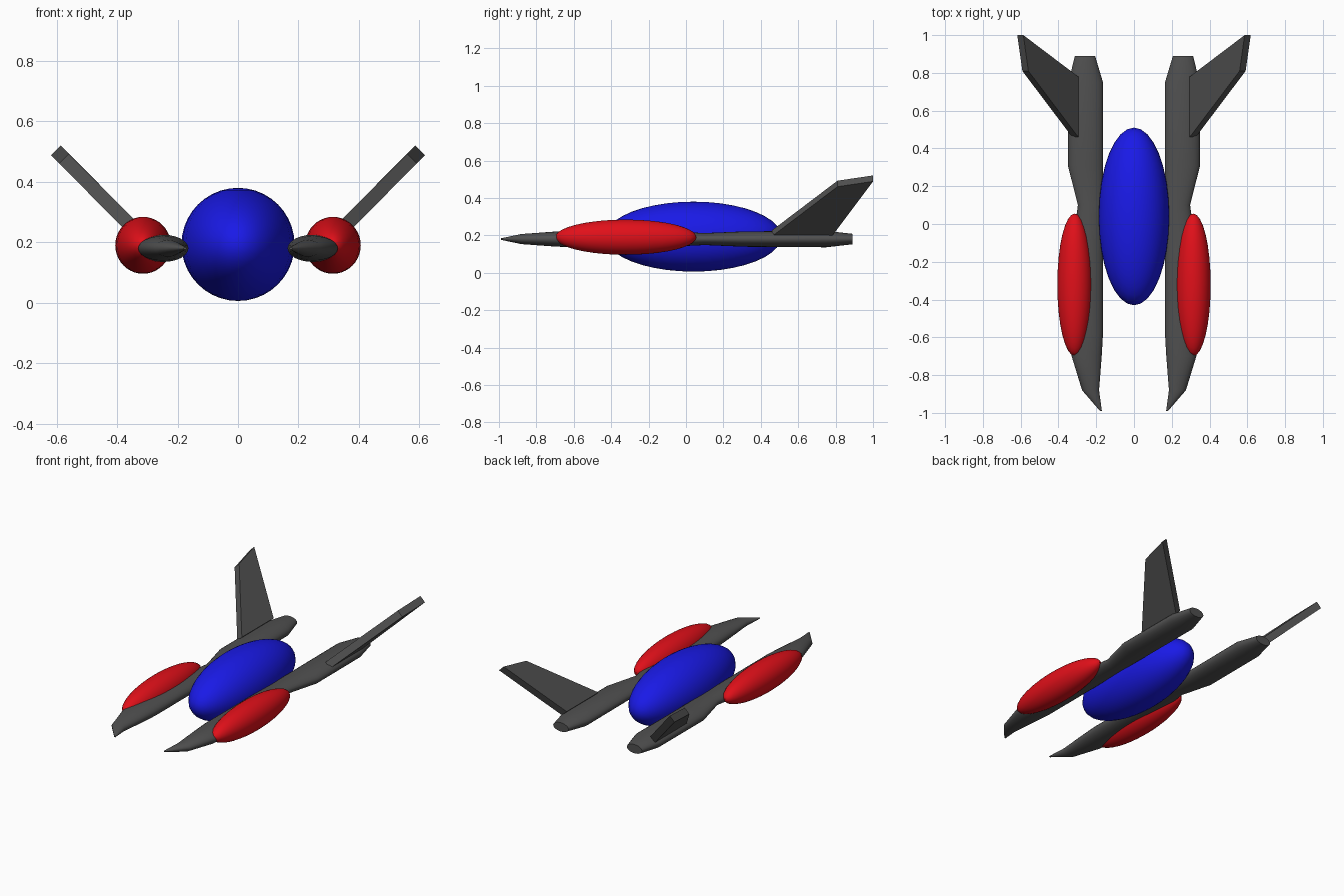
import bpy, bmesh
from math import cos, sin, tau

if "Cube" in bpy.data.objects:
    bpy.data.objects.remove(bpy.data.objects["Cube"])


def material(name, color):
    m = bpy.data.materials.new(name)
    m.diffuse_color = color
    m.use_nodes = True
    m.node_tree.nodes["Principled BSDF"].inputs["Base Color"].default_value = m.diffuse_color
    return m


blue = material("blue", (0.01, 0.01, 0.8, 1))
red = material("red", (0.75, 0.005, 0.01, 1))
grey = material("dark_grey", (0.08, 0.08, 0.08, 1))


def finish(name, bm, mat, smooth=None):
    bmesh.ops.recalc_face_normals(bm, faces=bm.faces)
    me = bpy.data.meshes.new(name)
    bm.to_mesh(me)
    bm.free()
    me.materials.append(mat)
    ob = bpy.data.objects.new(name, me)
    bpy.context.collection.objects.link(ob)
    if smooth:
        bpy.ops.object.select_all(action='DESELECT')
        ob.select_set(True)
        bpy.context.view_layer.objects.active = ob
        bpy.ops.object.shade_smooth_by_angle(angle=smooth)
    return ob


def ellipsoid(name, center, radii, mat):
    bm = bmesh.new()
    bmesh.ops.create_uvsphere(bm, u_segments=32, v_segments=20, radius=1)
    bmesh.ops.scale(bm, vec=radii, verts=bm.verts)
    bmesh.ops.translate(bm, vec=center, verts=bm.verts)
    finish(name, bm, mat, 0.6)


def loft(bm, rings):
    rings = [[bm.verts.new(p) for p in r] for r in rings]
    n = len(rings[0])
    for a, b in zip(rings, rings[1:]):
        for i in range(n):
            j = (i + 1) % n
            bm.faces.new((a[i], a[j], b[j], b[i]))
    bm.faces.new(rings[0])
    bm.faces.new(rings[-1])


# Hull stations: y, inner x, outer x, half height
STATIONS = [
    (-0.99, 0.170, 0.180, 0.004),
    (-0.88, 0.185, 0.275, 0.027),
    (-0.70, 0.171, 0.330, 0.040),
    (-0.58, 0.164, 0.332, 0.045),
    (-0.15, 0.164, 0.332, 0.044),
    (0.10, 0.164, 0.297, 0.032),
    (0.31, 0.164, 0.350, 0.041),
    (0.75, 0.164, 0.347, 0.044),
    (0.89, 0.206, 0.313, 0.028),
]

# Fin outline on its inner face: (x, y, z); outer face is offset by thickness
FIN = [(0.295, 0.46, 0.227), (0.295, 0.78, 0.227), (0.586, 1.0, 0.52), (0.559, 0.81, 0.492)]

ellipsoid("main_body", (0, 0.04, 0.193), (0.187, 0.47, 0.187), blue)

for side, s in (("right", 1), ("left", -1)):
    # Side pod
    ellipsoid(side + "_pod", (s * 0.314, -0.322, 0.19), (0.092, 0.377, 0.094), red)

    # Long hull boom
    bm = bmesh.new()
    loft(bm, [[(s * ((a + b) / 2 + (b - a) / 2 * cos(tau * i / 24)), y,
                0.18 + h * sin(tau * i / 24)) for i in range(24)]
              for y, a, b, h in STATIONS])
    finish(side + "_hull", bm, grey, 0.6)

    # Canted swept fin
    bm = bmesh.new()
    loft(bm, [[(s * (x + t), y, z - t) for x, y, z in FIN] for t in (0, 0.032)])
    finish(side + "_fin", bm, grey)
